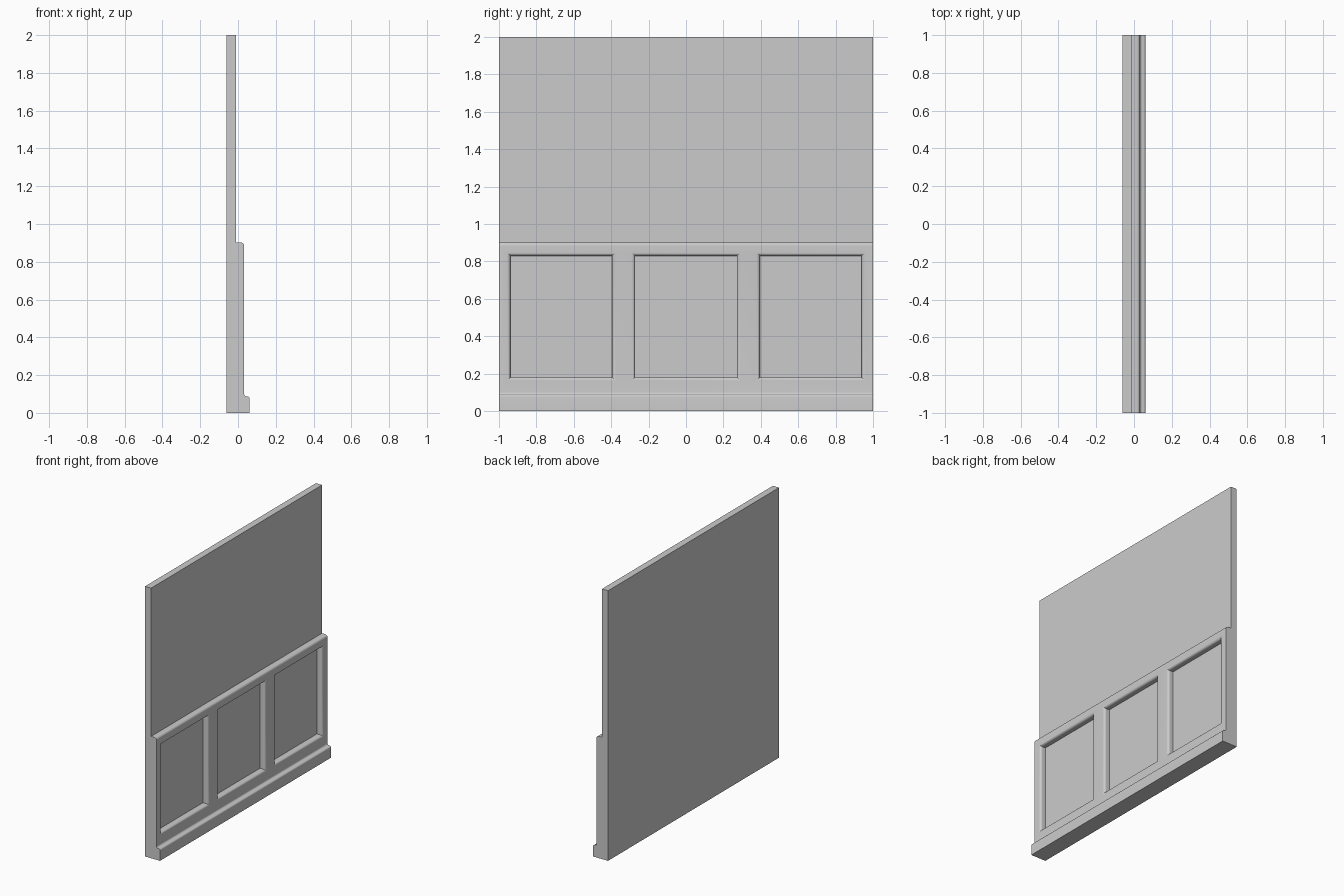
import bpy, bmesh
from math import sin, cos, pi

if "Cube" in bpy.data.objects:
    bpy.data.objects.remove(bpy.data.objects["Cube"])

BACK, WALL, FACE, BASE = -0.0615, -0.0115, 0.0325, 0.0615   # depth levels along x
R = 0.018                                                   # rounded edge radius
SEG = 8


def loft(name, rings):
    """Solid skinned through rings of equal point count, capped at both ends."""
    bm = bmesh.new()
    loops = [[bm.verts.new(p) for p in ring] for ring in rings]
    n = len(loops[0])
    for a, b in zip(loops, loops[1:]):
        for i in range(n):
            j = (i + 1) % n
            bm.faces.new((a[i], a[j], b[j], b[i]))
    bm.faces.new(loops[0])
    bm.faces.new(loops[-1])
    bmesh.ops.recalc_face_normals(bm, faces=bm.faces)
    mesh = bpy.data.meshes.new(name)
    bm.to_mesh(mesh)
    bm.free()
    ob = bpy.data.objects.new(name, mesh)
    bpy.context.collection.objects.link(ob)
    return ob


# Wall section: flat back, skirting with ogee top, panelling with rounded top
profile = [(BACK, 0), (BASE, 0), (BASE, 0.075)]
mid = (BASE + FACE) / 2
rx, rz = BASE - mid, 0.0125
for i in range(1, SEG + 1):                     # convex half of the ogee
    a = pi / 2 * i / SEG
    profile.append((mid + rx * cos(a), 0.075 + rz * sin(a)))
for i in range(1, SEG + 1):                     # concave half of the ogee
    a = pi / 2 * i / SEG
    profile.append((mid - rx * sin(a), 0.075 + 2 * rz - rz * cos(a)))
for i in range(SEG + 1):                        # rounded top of the panelling
    a = pi / 2 * i / SEG
    profile.append((FACE - R + R * cos(a), 0.902 - R + R * sin(a)))
profile += [(WALL, 0.902), (WALL, 2), (BACK, 2)]
wall = loft("panelled_wall", [[(x, y, z) for x, z in profile] for y in (-1, 1)])

# Three recessed panels with mitred quarter-round edges
levels = [(WALL, 0)]
for i in range(SEG + 1):
    a = pi / 2 * i / SEG
    levels.append((FACE - R + R * sin(a), R * (1 - cos(a))))
levels.append((0.1, R))
for k, yc in enumerate((-0.667, 0, 0.667)):
    hw, z0, z1 = 0.272, 0.18, 0.83
    rings = [[(x, yc - hw - g, z0 - g), (x, yc + hw + g, z0 - g),
              (x, yc + hw + g, z1 + g), (x, yc - hw - g, z1 + g)] for x, g in levels]
    cutter = loft(f"panel_cutter_{k + 1}", rings)
    cutter.hide_render = True
    mod = wall.modifiers.new("recess", 'BOOLEAN')
    mod.operation, mod.solver, mod.object = 'DIFFERENCE', 'EXACT', cutter
    bpy.context.view_layer.objects.active = wall
    bpy.ops.object.modifier_apply(modifier=mod.name)
    bpy.data.objects.remove(cutter)

# Smooth mouldings with crisp edges
bpy.ops.object.select_all(action='DESELECT')
wall.select_set(True)
bpy.context.view_layer.objects.active = wall
bpy.ops.object.shade_smooth_by_angle(angle=pi / 6)
